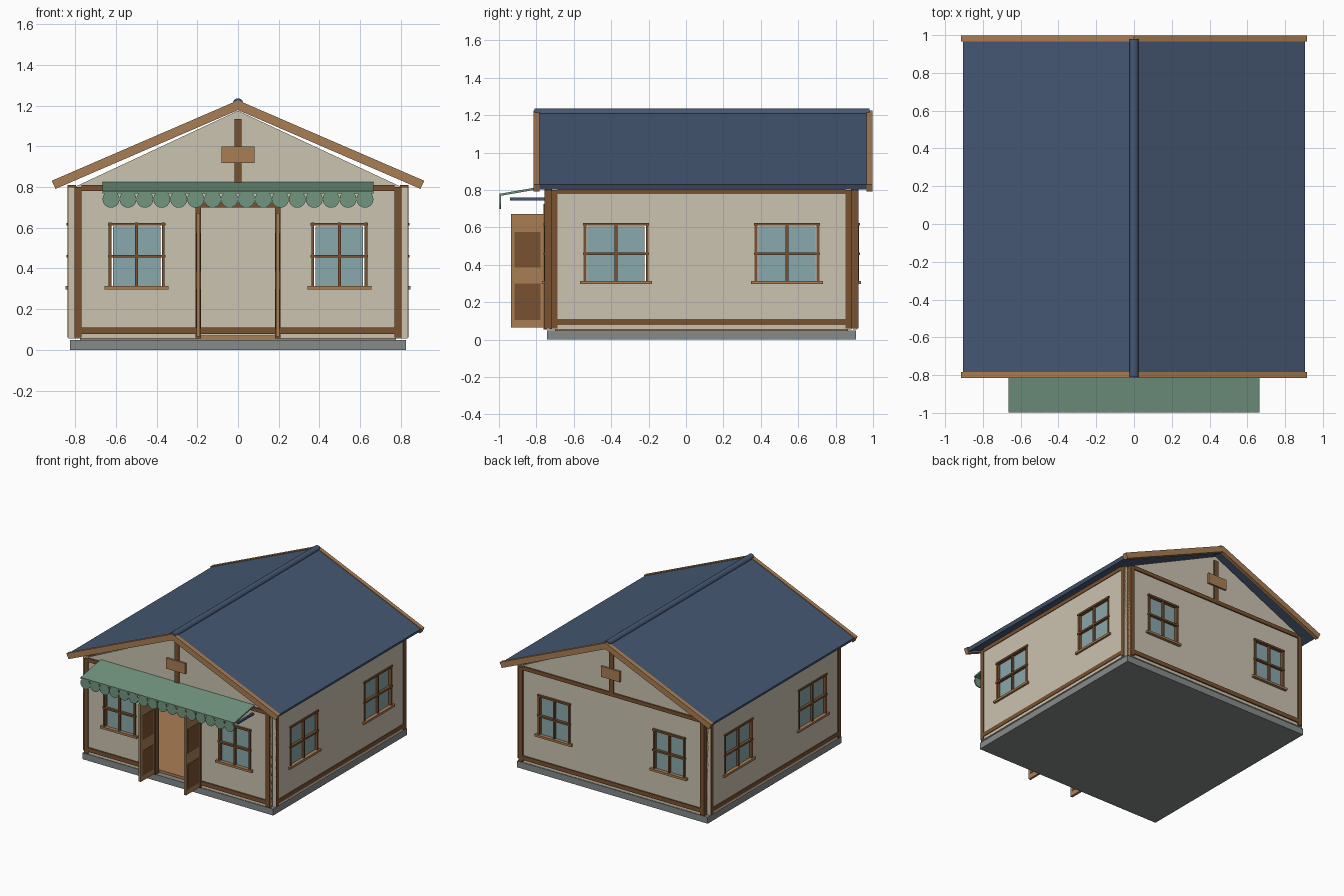
import bpy, bmesh, math
from mathutils import Matrix, Vector

if "Cube" in bpy.data.objects:
    bpy.data.objects.remove(bpy.data.objects["Cube"])


def material(name, rgb):
    m = bpy.data.materials.new(name)
    lin = [(c / 255 / 12.92) if c < 11 else ((c / 255 + 0.055) / 1.055) ** 2.4 for c in rgb]
    m.diffuse_color = (*lin, 1)
    m.use_nodes = True
    m.node_tree.nodes["Principled BSDF"].inputs["Base Color"].default_value = m.diffuse_color
    return m


CREAM = material("cream plaster", (203, 195, 176))
TAN = material("light wood", (170, 126, 84))
BROWN = material("dark wood", (122, 82, 48))
BLUE = material("slate blue", (70, 88, 116))
GREEN = material("awning green", (114, 150, 128))
GLASS = material("window glass", (138, 168, 172))
GREY = material("foundation grey", (134, 139, 138))

CY = 0.083  # middle of the house along y


def finish(name, bm, mat, matrix=None):
    if matrix:
        bm.transform(matrix)
    bmesh.ops.recalc_face_normals(bm, faces=bm.faces)
    me = bpy.data.meshes.new(name)
    bm.to_mesh(me)
    bm.free()
    me.materials.append(mat)
    ob = bpy.data.objects.new(name, me)
    bpy.context.collection.objects.link(ob)
    return ob


def boxes(name, mat, items, matrix=None):
    """One object from boxes given as (x0, x1, y0, y1, z0, z1)."""
    bm = bmesh.new()
    for x0, x1, y0, y1, z0, z1 in items:
        m = Matrix.Translation(((x0 + x1) / 2, (y0 + y1) / 2, (z0 + z1) / 2))
        bmesh.ops.create_cube(bm, size=1, matrix=m @ Matrix.Diagonal((x1 - x0, y1 - y0, z1 - z0, 1)))
    return finish(name, bm, mat, matrix)


def prism(name, mat, outline, y0, y1, matrix=None):
    """Extrude an x-z outline along y."""
    bm = bmesh.new()
    face = bm.faces.new([bm.verts.new((x, y0, z)) for x, z in outline])
    out = bmesh.ops.extrude_face_region(bm, geom=[face])
    verts = [v for v in out["geom"] if isinstance(v, bmesh.types.BMVert)]
    bmesh.ops.translate(bm, verts=verts, vec=Vector((0, y1 - y0, 0)))
    return finish(name, bm, mat, matrix)


def cylinder(name, mat, centre, r, depth, segs, smooth):
    bm = bmesh.new()
    m = Matrix.Translation(centre) @ Matrix.Rotation(math.pi / 2, 4, 'X')
    bmesh.ops.create_cone(bm, cap_ends=True, segments=segs, radius1=r, radius2=r, depth=depth, matrix=m)
    if smooth:
        for f in bm.faces:
            f.smooth = len(f.verts) == 4
    return finish(name, bm, mat)


# Foundation and floor
boxes("foundation", GREY, [(-0.825, 0.825, -0.743, 0.91, 0, 0.05)])
boxes("floor", TAN, [(-0.775, 0.775, -0.70, 0.866, 0.05, 0.07)])


def window(name, M, d, u, hw):
    """Glass, crossing bars and sill on a wall whose mid plane is y = -d."""
    boxes(name + "_glass", GLASS, [(u - hw + 0.018, u + hw - 0.018, -d - 0.005, -d + 0.005, 0.31, 0.605)], M)
    bars = [(u + k * (hw - 0.004) - 0.007, u + k * (hw - 0.004) + 0.007,
             -d - 0.022, -d + 0.012, 0.31, 0.625) for k in (-1, 0, 1)]
    bars += [(u - hw - 0.006, u + hw + 0.006, -d - 0.026, -d + 0.015, z - 0.007, z + 0.007)
             for z in (0.46, 0.617)]
    boxes(name + "_bars", BROWN, bars, M)
    boxes(name + "_sill", TAN, [(u - hw - 0.022, u + hw + 0.022, -d - 0.033, -d + 0.015, 0.297, 0.314)], M)


def wall(name, angle, d, half, thick, post_w, proud, u_win, hw, door=False):
    M = Matrix.Translation((0, CY, 0)) @ Matrix.Rotation(angle, 4, 'Z')
    y0, y1, zb, zt = -d - thick / 2, -d + thick / 2, 0.055, 0.80
    # Plaster panels around the openings
    a, b = u_win - hw, u_win + hw
    panels = []
    for s in (-1, 1):
        for p, q, z0, z1 in ((b, half, zb, zt), (a, b, zb, 0.31), (a, b, 0.62, zt),
                             (0.19 if door else 0, a, zb, zt)):
            panels.append((min(s * p, s * q), max(s * p, s * q), y0, y1, z0, z1))
    if door:
        panels.append((-0.19, 0.19, y0, y1, 0.70, zt))
    boxes(name + "_wall", CREAM, panels, M)
    # Timber posts and beams
    f0, f1 = -d - proud, -d + 0.02
    boxes(name + "_posts", BROWN, [(s * (half - post_w / 2) - post_w / 2, s * (half - post_w / 2) + post_w / 2,
                                    f0, f1, 0.06, 0.80) for s in (-1, 1)], M)
    inner = half - post_w
    spans = [(-inner, -0.19), (0.19, inner)] if door else [(-inner, inner)]
    beams = [(p, q, f0, f1, 0.078, 0.11) for p, q in spans] + [(-inner, inner, f0, f1, 0.78, 0.81)]
    boxes(name + "_beams", BROWN, beams, M)
    for s, side in ((-1, "left"), (1, "right")):
        window(f"{name}_{side}_window", M, d, s * u_win, hw)
    return M


FD = 0.82
front = wall("front", 0, FD, 0.803, 0.02, 0.034, 0.02, 0.498, 0.135, door=True)
back = wall("back", math.pi, FD, 0.803, 0.02, 0.034, 0.02, 0.498, 0.135)
wall("right", math.pi / 2, 0.815, 0.802, 0.034, 0.032, 0.022, 0.457, 0.17)
wall("left", -math.pi / 2, 0.815, 0.802, 0.034, 0.032, 0.022, 0.457, 0.17)

# Gables with king post and blank plaque
for name, M in (("front", front), ("back", back)):
    prism(name + "_gable", CREAM, [(-0.803, 0.80), (0.803, 0.80), (0, 1.175)], -FD - 0.01, -FD + 0.01, M)
    boxes(name + "_king_post", BROWN, [(-0.018, 0.018, -FD - 0.02, -FD + 0.015, 0.81, 1.135)], M)
    boxes(name + "_plaque", TAN, [(-0.082, 0.082, -FD - 0.033, -FD - 0.018, 0.917, 1.0)], M)


# Roof slab, bargeboards and ridge
def chevron(top, drop, x_top, x_low, slope=0.432):
    e, b = top - slope * x_top, top - drop - slope * x_low
    return [(0, top), (x_top, e), (x_low, b), (0, top - drop), (-x_low, b), (-x_top, e)]


prism("roof", BLUE, chevron(1.22, 0.03, 0.906, 0.895), -0.79, 0.97)
for name, y in (("front", -0.815), ("back", 0.965)):
    prism(name + "_bargeboard", TAN, chevron(1.226, 0.048, 0.915, 0.896), y, y + 0.032)
cylinder("ridge_cap", BLUE, (0, 0.085, 1.211), 0.025, 1.79, 16, True)

# Open doorway with two doors swung outward
boxes("door_frame", BROWN, [(-0.208, -0.182, -0.762, -0.715, 0.055, 0.70),
                            (0.182, 0.208, -0.762, -0.715, 0.055, 0.70),
                            (-0.208, 0.208, -0.762, -0.715, 0.70, 0.725)])
for s, side in ((-1, "left"), (1, "right")):
    x = s * 0.196
    boxes(side + "_door", TAN, [(x - 0.009, x + 0.009, -0.935, -0.75, 0.065, 0.672)])
    boxes(side + "_door_panels", BROWN, [(x - 0.011, x + 0.011, -0.916, -0.778, z0, z1)
                                         for z0, z1 in ((0.105, 0.30), (0.385, 0.575))])

# Awning: sloping sheet, scalloped edge and support arms
sheet = [(-0.735, 0.826), (-0.997, 0.780), (-0.997, 0.768), (-0.735, 0.814)]
turn = Matrix.Rotation(math.pi / 2, 4, 'Z')
prism("awning", GREEN, sheet, -0.665, 0.665, turn @ Matrix.Diagonal((1, 1, 1, 1)))
for i in range(16):
    cylinder("awning_scallop", GREEN, (-0.6235 + i * 0.08313, -0.994, 0.740), 0.0415, 0.008, 24, False)
for s, side in ((-1, "left"), (1, "right")):
    boxes(side + "_awning_arm", BLUE, [(s * 0.652 - 0.008, s * 0.652 + 0.008, -0.94, -0.74, 0.744, 0.759)])
for ob in bpy.context.collection.objects:
    if ob.name.startswith("awning_scallop"):
        ob.data.name = ob.name
